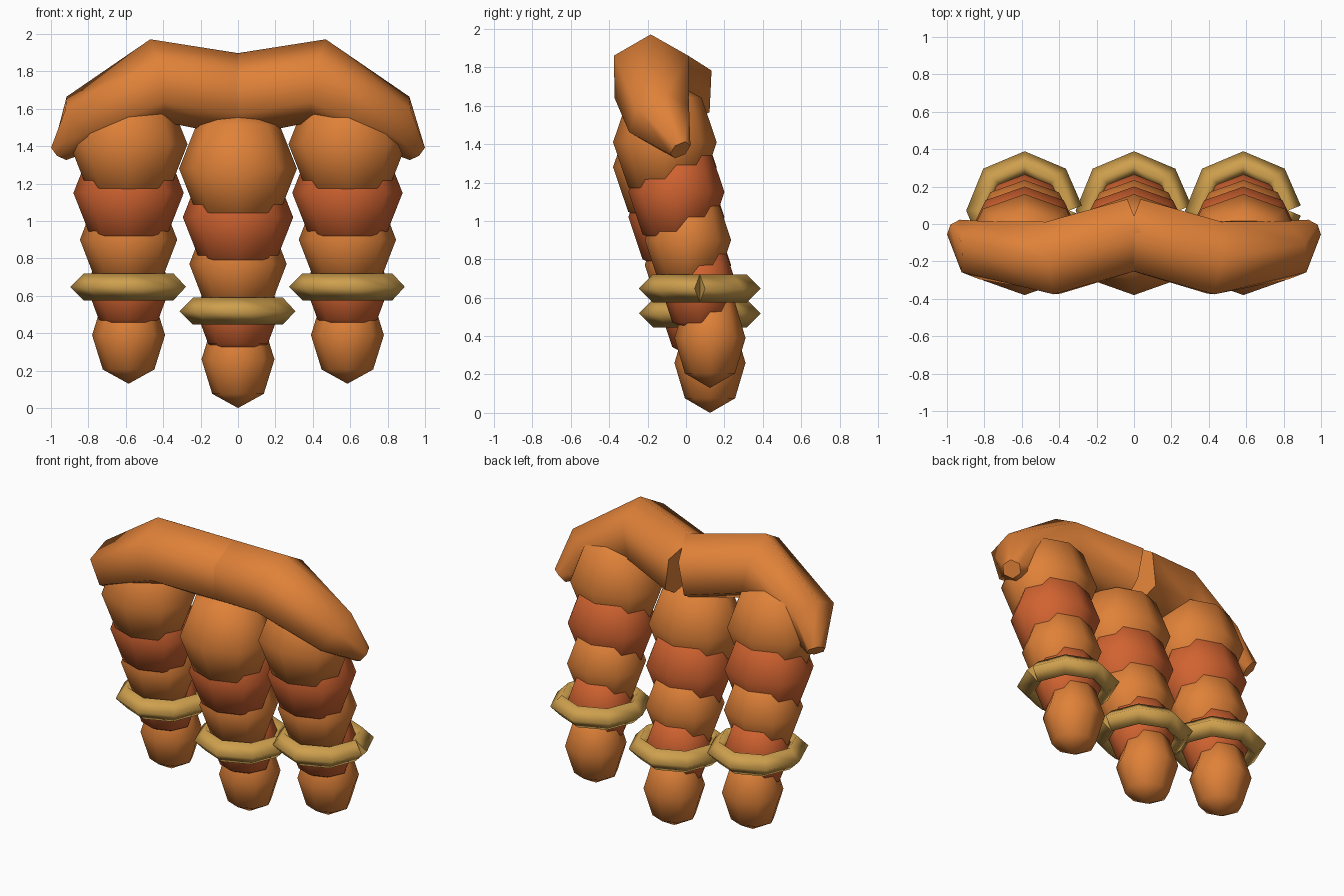
import bpy, bmesh, math
from mathutils import Vector, Matrix

cube = bpy.data.objects.get("Cube")
if cube:
    bpy.data.objects.remove(cube, do_unlink=True)


def material(name, rgb):
    mat = bpy.data.materials.new(name)
    mat.use_nodes = True
    color = (*rgb, 1)
    mat.diffuse_color = color
    mat.node_tree.nodes["Principled BSDF"].inputs["Base Color"].default_value = color
    return mat


ORANGE = material("orange", (0.74, 0.22, 0.04))
RUST = material("rust red", (0.64, 0.125, 0.03))
GOLD = material("gold", (0.62, 0.35, 0.075))


def finish(name, bm, mat):
    bmesh.ops.recalc_face_normals(bm, faces=bm.faces)
    mesh = bpy.data.meshes.new(name)
    bm.to_mesh(mesh)
    bm.free()
    mesh.materials.append(mat)
    obj = bpy.data.objects.new(name, mesh)
    bpy.context.collection.objects.link(obj)
    return obj


def sweep(name, path, radii, sides, mat):
    """Faceted tube along a path, with one corner of each section pointing up."""
    pts = [Vector(p) for p in path]
    steps = [(b - a).normalized() for a, b in zip(pts, pts[1:])]
    bm = bmesh.new()
    loops = []
    for i, (p, r) in enumerate(zip(pts, radii)):
        tangent = (steps[max(i - 1, 0)] + steps[min(i, len(steps) - 1)]).normalized()
        side = tangent.cross(Vector((0, 0, 1))).normalized()
        up = side.cross(tangent)
        angles = [math.tau * k / sides for k in range(sides)]
        loops.append([bm.verts.new(p + r * (math.cos(a) * up + math.sin(a) * side))
                      for a in angles])
    for a, b in zip(loops, loops[1:]):
        for k in range(sides):
            j = (k + 1) % sides
            bm.faces.new((a[k], a[j], b[j], b[k])).smooth = True
    # Flat end caps with sharp rims
    for end in (loops[0], loops[-1]):
        cap = bm.faces.new(end)
        for edge in cap.edges:
            edge.smooth = False
    return finish(name, bm, mat)


def bead(name, center, size, mat):
    bm = bmesh.new()
    bmesh.ops.create_uvsphere(bm, u_segments=8, v_segments=4, radius=1,
                              matrix=Matrix.Translation(center) @ Matrix.Diagonal((*size, 1)))
    for f in bm.faces:
        f.smooth = True
    return finish(name, bm, mat)


# Hanging strands: y, z, then half sizes in x, y, z
BEADS = [
    (-0.11, 1.28, 0.315, 0.27, 0.33, ORANGE),
    (-0.05, 1.02, 0.295, 0.25, 0.31, RUST),
    (0.01, 0.77, 0.26, 0.225, 0.28, ORANGE),
    (0.07, 0.52, 0.225, 0.2, 0.25, RUST),
    (0.125, 0.26, 0.195, 0.185, 0.26, ORANGE),
]
for label, x, lift in (("right", -0.585, 0.13), ("middle", 0, 0), ("left", 0.585, 0.13)):
    for n, (y, z, sx, sy, sz, mat) in enumerate(BEADS, 1):
        bead(f"{label}_bead_{n}", (x, y, z + lift), (sx, sy, sz), mat)
    # Band around the strand, split at its left end
    circle = [(x + 0.24 * math.cos(math.tau * k / 8),
               0.072 + 0.245 * math.sin(math.tau * k / 8),
               0.518 + lift) for k in range(9)]
    sweep(f"{label}_band", circle, [0.072] * 9, 4, GOLD)

# Two drooping, tapered top rolls
ROLL = [(0, -0.055, 1.675), (0.43, -0.18, 1.75), (0.82, -0.14, 1.53), (0.95, -0.03, 1.37)]
for label, s in (("left", 1), ("right", -1)):
    sweep(f"{label}_top_roll", [(s * x, y, z) for x, y, z in ROLL],
          [0.22, 0.225, 0.17, 0.06], 6, ORANGE)
